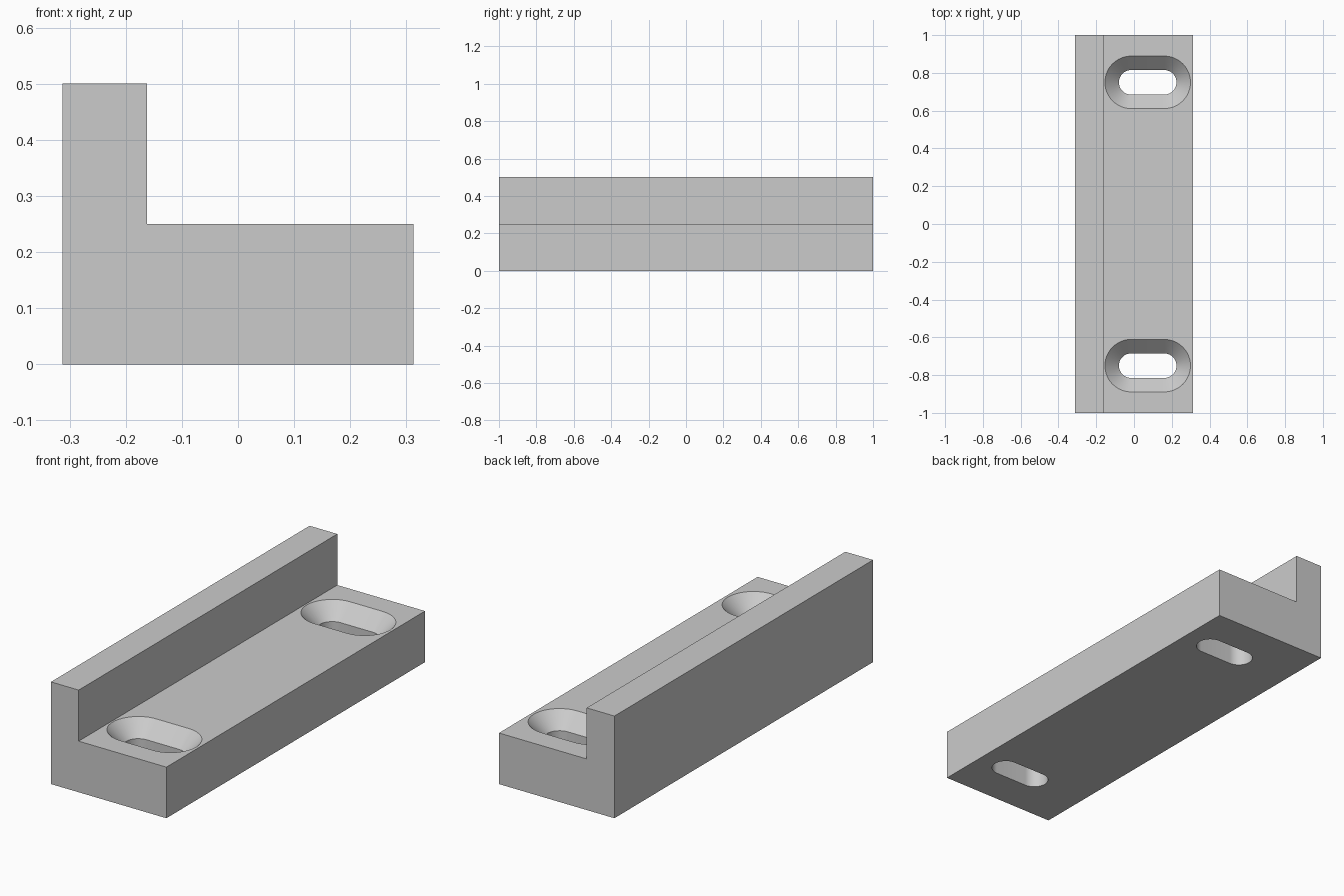
import bpy
import bmesh
from math import cos, sin, pi, radians

if "Cube" in bpy.data.objects:
    bpy.data.objects.remove(bpy.data.objects["Cube"], do_unlink=True)

# One plain material
grey = bpy.data.materials.new("light grey")
grey.use_nodes = True
colour = (0.6, 0.6, 0.6, 1)
grey.diffuse_color = colour
grey.node_tree.nodes["Principled BSDF"].inputs["Base Color"].default_value = colour


def loft(name, rings):
    """Closed solid skinned through rings of equal point count."""
    bm = bmesh.new()
    loops = [[bm.verts.new(p) for p in ring] for ring in rings]
    for a, b in zip(loops, loops[1:]):
        for i in range(len(a)):
            j = (i + 1) % len(a)
            bm.faces.new((a[i], a[j], b[j], b[i]))
    bm.faces.new(loops[0][::-1])
    bm.faces.new(loops[-1])
    bmesh.ops.recalc_face_normals(bm, faces=bm.faces)
    mesh = bpy.data.meshes.new(name)
    bm.to_mesh(mesh)
    bm.free()
    mesh.materials.append(grey)
    obj = bpy.data.objects.new(name, mesh)
    bpy.context.collection.objects.link(obj)
    return obj


def slot_ring(cx, cy, z, radius, half=0.0875, steps=24):
    """Rounded slot outline: two half circles joined by straight sides."""
    points = []
    for side, start in ((1, -pi / 2), (-1, pi / 2)):
        for i in range(steps + 1):
            a = start + pi * i / steps
            points.append((cx + side * half + radius * cos(a), cy + radius * sin(a), z))
    return points


# L-shaped bracket body, extruded along y
W, WALL, BASE, TOP = 0.3125, -0.1625, 0.25, 0.5
profile = [(-W, 0), (W, 0), (W, BASE), (WALL, BASE), (WALL, TOP), (-W, TOP)]
bracket = loft("angle_bracket", [[(x, y, z) for x, z in profile] for y in (-1, 1)])

# Countersunk slots through the base
R_HOLE, R_RIM, OVER = 0.065, 0.139, 0.005
cutters = []
for name, y in (("front_slot_cutter", -0.75), ("back_slot_cutter", 0.75)):
    levels = [(-0.05, R_HOLE), (BASE - R_RIM + R_HOLE, R_HOLE), (BASE + OVER, R_RIM + OVER)]
    cutter = loft(name, [slot_ring(0.0725, y, z, r) for z, r in levels])
    cutter.hide_render = True
    cutters.append(cutter)
    cut = bracket.modifiers.new(name, "BOOLEAN")
    cut.operation = "DIFFERENCE"
    cut.solver = "EXACT"
    cut.object = cutter

# Apply the cuts and discard the helpers
bpy.ops.object.select_all(action="DESELECT")
bracket.select_set(True)
bpy.context.view_layer.objects.active = bracket
for cutter in cutters:
    bpy.ops.object.modifier_apply(modifier=cutter.name)
for cutter in cutters:
    bpy.data.objects.remove(cutter, do_unlink=True)

bpy.ops.object.shade_smooth_by_angle(angle=radians(30))
